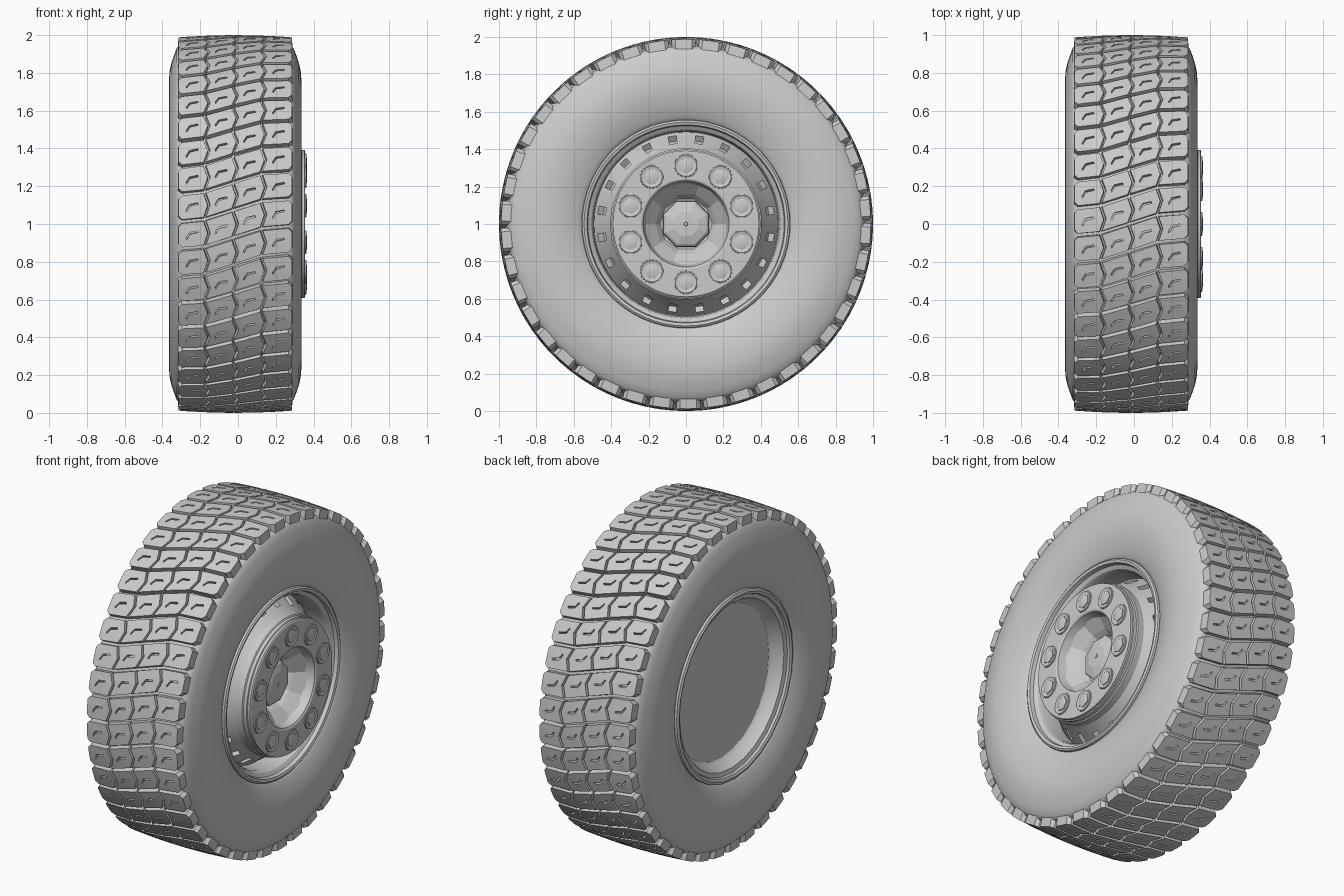
import bpy, bmesh
from math import sin, cos, pi, radians
from mathutils import Vector
from mathutils.geometry import tessellate_polygon

if "Cube" in bpy.data.objects:
    bpy.data.objects.remove(bpy.data.objects["Cube"])

CX = -0.015          # tyre centre along the axle


def finish(bm, name, angle=30):
    me = bpy.data.meshes.new(name)
    bm.to_mesh(me)
    bm.free()
    ob = bpy.data.objects.new(name, me)
    bpy.context.collection.objects.link(ob)
    if angle:
        bpy.ops.object.select_all(action='DESELECT')
        ob.select_set(True)
        bpy.context.view_layer.objects.active = ob
        bpy.ops.object.shade_smooth_by_angle(angle=radians(angle))
    return ob


def point(x, r, a, cy=0.0, cz=1.0):
    return (x, cy - r * cos(a), cz + r * sin(a))


def lathe(bm, profile, n, cy=0.0, cz=1.0, phase=0.0):
    """Spin (x, r) points round the axle; returns rows of faces."""
    rows = [[bm.verts.new(point(x, r, 2 * pi * i / n + phase, cy, cz)) for i in range(n)]
            for x, r in profile]
    bands = []
    for p, q in zip(rows, rows[1:]):
        bands.append([bm.faces.new((p[i], q[i], q[(i + 1) % n], p[(i + 1) % n])) for i in range(n)])
    return bands


def turned(name, profile, n, angle=30, phase=0.0):
    bm = bmesh.new()
    lathe(bm, profile, n, phase=phase)
    bmesh.ops.remove_doubles(bm, verts=bm.verts, dist=1e-5)
    return finish(bm, name, angle)


# Tyre carcass, mirrored half profile
half = [(0, .968), (.15, .966), (.29, .95), (.31, .93), (.323, .895), (.337, .855), (.347, .81),
        (.35, .77), (.348, .72), (.34, .67), (.326, .62), (.31, .58), (.295, .55), (.26, .53)]
carcass = [(CX - u, r) for u, r in reversed(half[1:])] + [(CX + u, r) for u, r in half]
turned("tyre_carcass", carcass, 96, 40)

# Tread blocks: four columns divided by zigzag grooves
COUNT = 42
PITCH = 2 * pi / COUNT
H = PITCH / 2 - 0.0105
ZIG = 0.011


def slant(u):
    inner = max(-.15, min(.15, u))
    return 0.33 * inner + 0.08 * (u - inner)


def tread_r(u):
    return 1 - 0.012 * (u / 0.3) ** 2


def groove_edge(u):
    return [(u - ZIG, slant(u) - H), (u + ZIG, slant(u)), (u - ZIG, slant(u) + H)]


def shoulder_edge(u):
    s = 1 if u > 0 else -1
    return [(u - s * .018, slant(u) - H), (u, slant(u) - H * .7), (u, slant(u)),
            (u, slant(u) + H * .7), (u - s * .018, slant(u) + H)]


bm = bmesh.new()
for u0, u1 in [(-.30, -.157), (-.143, -.007), (.007, .143), (.157, .30)]:
    left = shoulder_edge(u0) if u0 < -.2 else groove_edge(u0)
    right = shoulder_edge(u1) if u1 > .2 else groove_edge(u1)
    outline = right + left[::-1]
    uc, vc = (u0 + u1) / 2, slant((u0 + u1) / 2)
    # Bent sipe cut in the middle of the block
    path = [(-.032, -.020), (-.014, .010), (.030, .020)]
    sipe = [(uc + a, vc + b) for a, b in path] + [(uc + a + .004, vc + b - .009) for a, b in path[::-1]]
    flat = outline + sipe
    tris = tessellate_polygon([[Vector((u, v, 0)) for u, v in loop] for loop in (outline, sipe)])
    n = len(outline)
    for k in range(COUNT):
        a0 = k * PITCH
        top = [bm.verts.new(point(CX + u, tread_r(u), a0 + v)) for u, v in flat]
        base = []
        for i, (u, v) in enumerate(flat):
            drop = .06 if abs(u) > .27 else .04
            f = 1.06 if i < n else 1.0
            base.append(bm.verts.new(point(CX + uc + (u - uc) * f, tread_r(u) - drop,
                                           a0 + vc + (v - vc) * f)))
        for t in tris:
            bm.faces.new([top[i] for i in t])
        for start, size in ((0, n), (n, len(sipe))):
            for i in range(size):
                p, q = start + i, start + (i + 1) % size
                bm.faces.new((top[p], base[p], base[q], top[q]))
bmesh.ops.recalc_face_normals(bm, faces=bm.faces)
finish(bm, "tread_blocks", 25)

# Rim lip and barrel on the outer side
turned("rim_barrel", [(.27, .56), (.295, .555), (.302, .545), (.297, .53), (.275, .525),
                      (.262, .505), (.24, .495), (.14, .492), (.135, .48)], 60)

# Conical wheel disc with a ring of 20 slots
bm = bmesh.new()
bands = lathe(bm, [(.135, .495), (.16, .477), (.225, .433), (.262, .41), (.27, .405)], 60)
slots = [f for i, f in enumerate(bands[1]) if i % 3 == 1]
bm.normal_update()
bmesh.ops.inset_individual(bm, faces=slots, thickness=.004, depth=0)
bmesh.ops.inset_individual(bm, faces=slots, thickness=.001, depth=-.035)
finish(bm, "slotted_disc")

# Hub flange with stepped edge
turned("hub_flange", [(.262, .405), (.31, .405), (.315, .398), (.335, .398), (.338, .392),
                      (.352, .392), (.356, .386), (.356, .24), (.35, .23), (.32, .222),
                      (.30, .215)], 60)

# Faceted hub bowl and axle cap
turned("hub_bowl", [(.315, .236), (.25, .165), (.215, .14), (.205, .10)], 10, 0)
turned("axle_cap", [(.20, .135), (.245, .13), (.255, .118), (.268, .07), (.27, .012),
                    (.274, .01), (.274, 0)], 8, 0, pi / 8)

# Ten wheel nuts on round seats
bm = bmesh.new()
for k in range(10):
    a = pi / 2 + k * pi / 5
    cy, cz = -.312 * cos(a), 1 + .312 * sin(a)
    lathe(bm, [(.35, .064), (.360, .062), (.362, .057), (.358, .046), (.358, 0)], 24, cy, cz)
    lathe(bm, [(.355, .042), (.363, .042), (.366, .034), (.366, 0)], 6, cy, cz, a)
bmesh.ops.remove_doubles(bm, verts=bm.verts, dist=1e-5)
finish(bm, "wheel_nuts")

# Inner side: flat back plate, well and lip
turned("rim_back", [(-.235, 0), (-.235, .45), (-.245, .465), (-.305, .495), (-.312, .52),
                    (-.325, .525), (-.332, .54), (-.325, .555), (-.29, .56)], 28)
